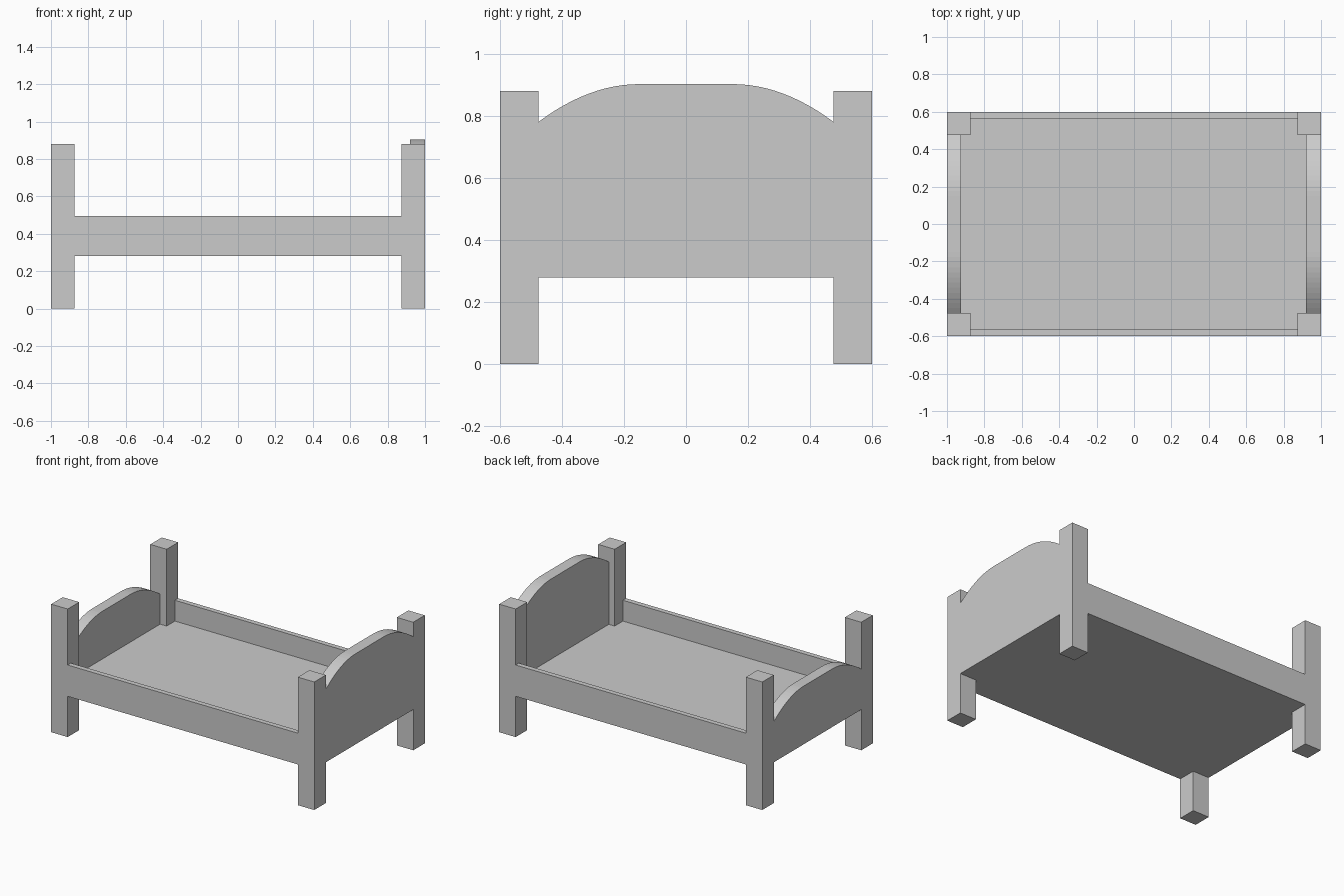
import bpy, bmesh

if "Cube" in bpy.data.objects:
    bpy.data.objects.remove(bpy.data.objects["Cube"])

POST = 0.125          # post width
RAIL_Z = 0.28         # underside of rails, boards and base


def box(name, lo, hi):
    bm = bmesh.new()
    bmesh.ops.create_cube(bm, size=1)
    for v in bm.verts:
        v.co = [(a + b) / 2 + c * (b - a) for a, b, c in zip(lo, hi, v.co)]
    return finish(name, bm)


def finish(name, bm):
    bmesh.ops.recalc_face_normals(bm, faces=bm.faces)
    mesh = bpy.data.meshes.new(name)
    bm.to_mesh(mesh)
    bm.free()
    obj = bpy.data.objects.new(name, mesh)
    bpy.context.collection.objects.link(obj)
    return obj


def arched_board(name, x0, x1, top, steps=12):
    half, flat, drop = 0.477, 0.15, 0.123
    # curved shoulder, from the flat middle out to the post
    shoulder = [(flat + (half - flat) * i / steps, top - drop * (i / steps) ** 2)
                for i in range(steps + 1)]
    outline = [(-half, RAIL_Z)] + [(-y, z) for y, z in reversed(shoulder)]
    outline += shoulder + [(half, RAIL_Z)]
    bm = bmesh.new()
    face = bm.faces.new([bm.verts.new((x0, y, z)) for y, z in outline])
    ext = bmesh.ops.extrude_face_region(bm, geom=[face], use_keep_orig=True)
    moved = [g for g in ext["geom"] if isinstance(g, bmesh.types.BMVert)]
    bmesh.ops.translate(bm, verts=moved, vec=(x1 - x0, 0, 0))
    return finish(name, bm)


# Corner posts and side rails
for side, s in (("front", -1), ("back", 1)):
    for end, e in (("foot", -1), ("head", 1)):
        xs = sorted((e, e * (1 - POST)))
        ys = sorted((s * 0.6, s * (0.6 - POST)))
        box(f"{side}_{end}_post", (xs[0], ys[0], 0), (xs[1], ys[1], 0.88))
    ys = sorted((s * 0.6, s * 0.565))
    box(f"{side}_rail", (-0.875, ys[0], RAIL_Z), (0.875, ys[1], 0.495))

# Arched end boards
arched_board("headboard", 0.92, 1.0, 0.903)
arched_board("footboard", -1.0, -0.925, 0.68)

# Bed base
box("bed_base", (-0.925, -0.565, RAIL_Z), (0.92, 0.565, 0.352))
